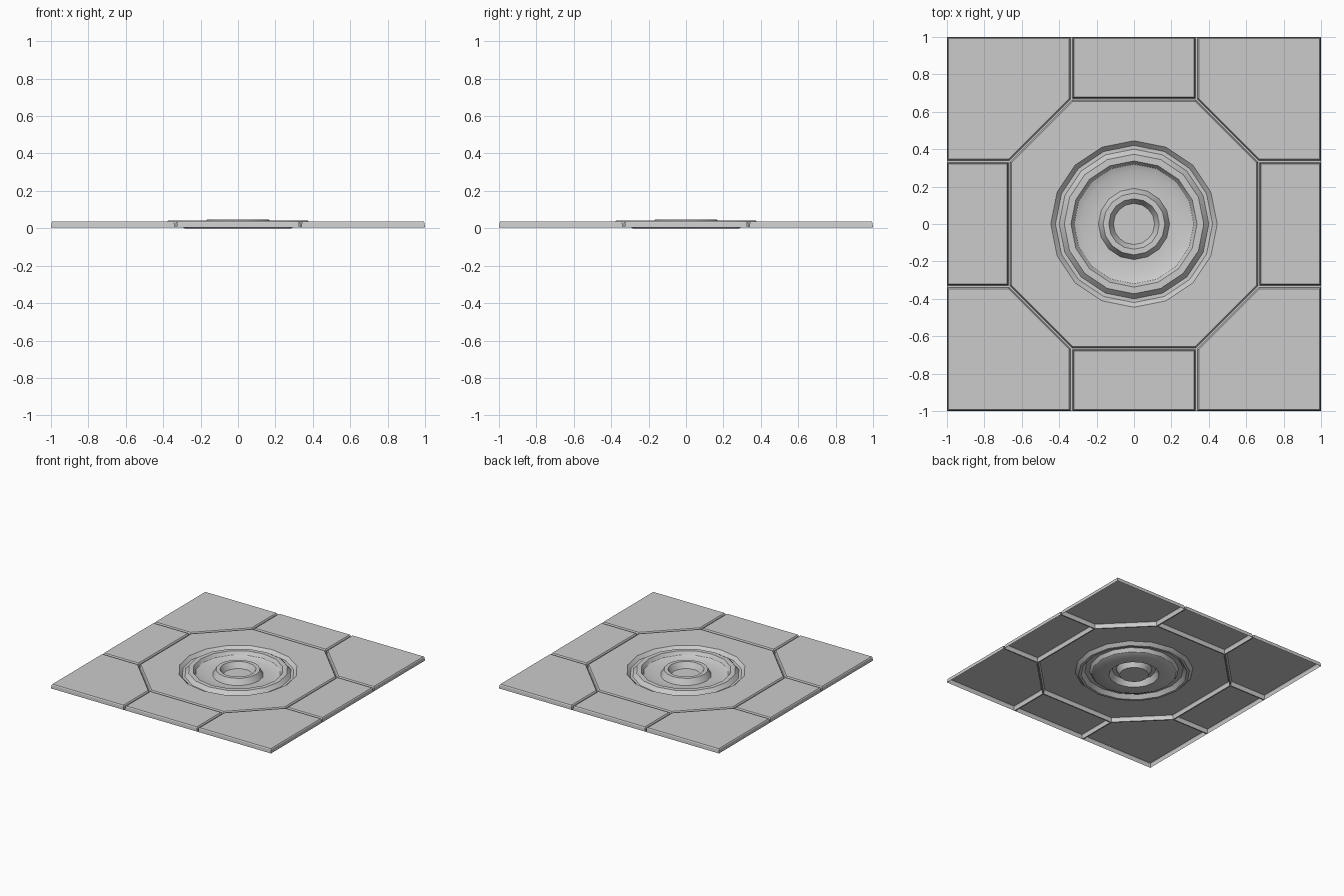
import bpy, bmesh, math
from mathutils import Vector

if "Cube" in bpy.data.objects:
    bpy.data.objects.remove(bpy.data.objects["Cube"])

GROOVE_Z, TOP_Z = 0.003, 0.037
A, B, E = 1 / 3, 2 / 3, 1.005   # octagon corners and outer edge (trimmed to 1)


def finish(bm, name):
    bmesh.ops.recalc_face_normals(bm, faces=bm.faces)
    # open sheet: make sure it faces up
    if sum(f.normal.z * f.calc_area() for f in bm.faces) < 0:
        bmesh.ops.reverse_faces(bm, faces=bm.faces)
    me = bpy.data.meshes.new(name)
    bm.to_mesh(me)
    bm.free()
    ob = bpy.data.objects.new(name, me)
    bpy.context.collection.objects.link(ob)
    return ob


def turn(p, k):
    for _ in range(k):
        p = (-p[1], p[0])
    return p


# Flat layout: central octagon, four edge slabs, four corner slabs
bm = bmesh.new()


def poly(pts):
    return bm.faces.new([bm.verts.new((x, y, GROOVE_Z)) for x, y in pts])


octagon = []
for k in range(4):
    octagon += [turn((B, -A), k), turn((B, A), k)]
    poly([turn(p, k) for p in [(B, -A), (E, -A), (E, A), (B, A)]])
    poly([turn(p, k) for p in [(B, A), (E, A), (E, E), (A, E), (A, B)]])
poly(octagon)
bmesh.ops.remove_doubles(bm, verts=bm.verts, dist=1e-4)

# Grooves between slabs, then walls and chamfered rims
slabs = list(bm.faces)
bmesh.ops.inset_individual(bm, faces=slabs, thickness=0.005, use_even_offset=True)
for thick, rise in ((0.003, 0.027), (0.005, TOP_Z - GROOVE_Z - 0.027)):
    bmesh.ops.inset_individual(bm, faces=slabs, thickness=thick, use_even_offset=True)
    for v in {v for f in slabs for v in f.verts}:
        v.co.z += rise

# Trim the groove strip outside the tile
for n in ((1, 0, 0), (-1, 0, 0), (0, 1, 0), (0, -1, 0)):
    bmesh.ops.bisect_plane(bm, geom=bm.verts[:] + bm.edges[:] + bm.faces[:], dist=1e-4,
                           plane_co=Vector(n), plane_no=n, clear_outer=True)

# Round opening in the octagon slab
R, SIDES = 0.445, 16
mid = next(f for f in bm.faces if f.calc_center_median().xy.length < 0.01 and len(f.verts) == 8)
rim = list(mid.edges)
bmesh.ops.delete(bm, geom=[mid], context='FACES_ONLY')
hole = [bm.verts.new((R * math.cos(i * math.tau / SIDES), R * math.sin(i * math.tau / SIDES), TOP_Z))
        for i in range(SIDES)]
rim += [bm.edges.new((hole[i], hole[(i + 1) % SIDES])) for i in range(SIDES)]
bmesh.ops.triangle_fill(bm, edges=rim, use_beauty=True, normal=(0, 0, 1))
finish(bm, "floor_slabs")

# Concentric rings: turned profile (radius, height), outside to centre
profile = [(R, TOP_Z), (0.42, 0.012), (0.40, 0.012), (0.373, 0.042), (0.337, 0.042),
           (0.32, 0.015), (0.285, 0.0), (0.19, 0.0), (0.165, 0.047), (0.135, 0.047), (0.11, 0.0)]
bm = bmesh.new()
loops = [[bm.verts.new((r * math.cos(i * math.tau / SIDES), r * math.sin(i * math.tau / SIDES), z))
          for i in range(SIDES)] for r, z in profile]
for a, b in zip(loops, loops[1:]):
    for i in range(SIDES):
        j = (i + 1) % SIDES
        bm.faces.new((a[i], a[j], b[j], b[i]))
bm.faces.new(loops[-1])
rings = finish(bm, "center_rings")
bpy.context.view_layer.objects.active = rings
rings.select_set(True)
bpy.ops.object.shade_smooth_by_angle(angle=math.radians(30))
